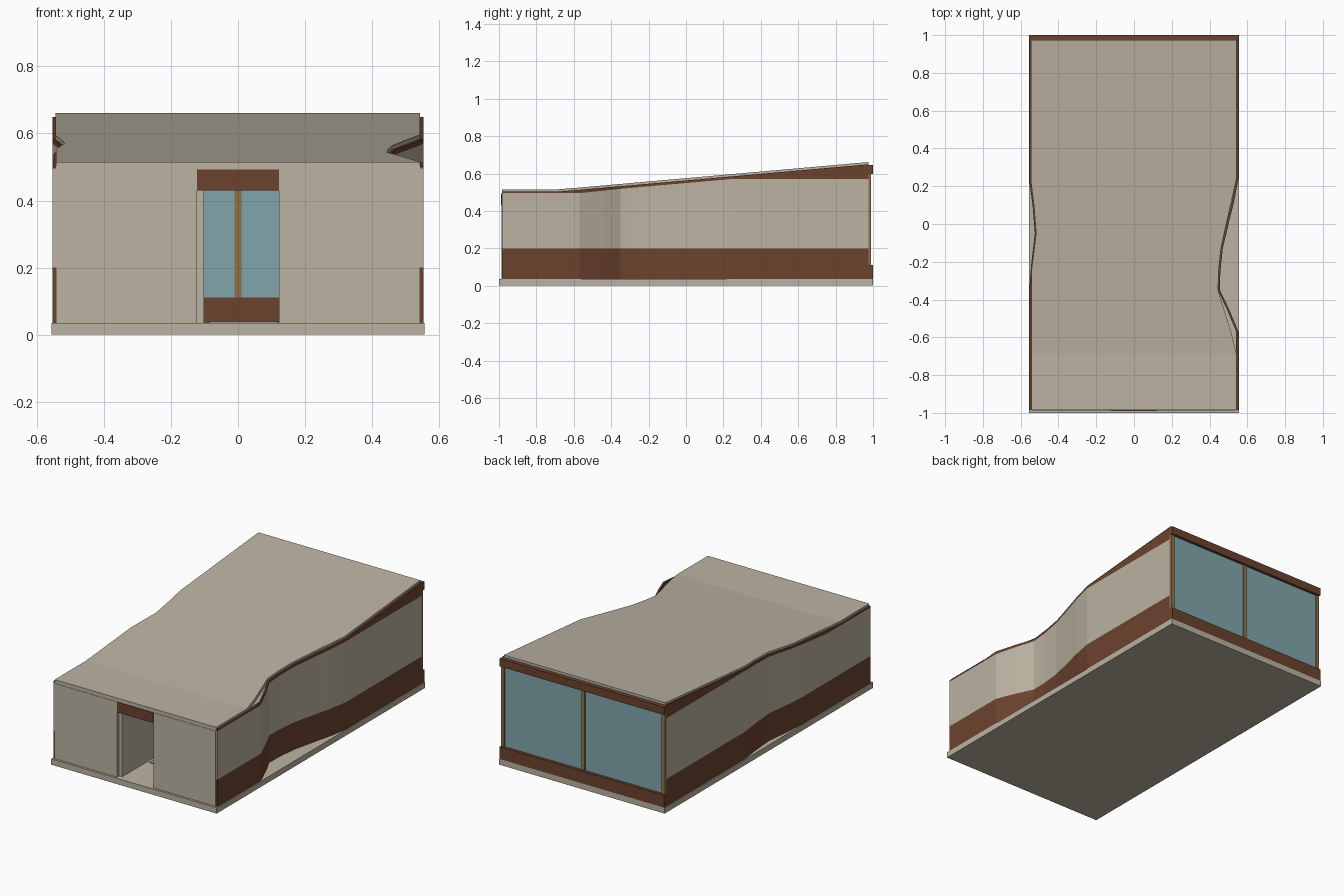
import bpy, bmesh

if "Cube" in bpy.data.objects:
    bpy.data.objects.remove(bpy.data.objects["Cube"])


def material(name, rgb):
    m = bpy.data.materials.new(name)
    m.diffuse_color = (*rgb, 1)
    m.use_nodes = True
    m.node_tree.nodes["Principled BSDF"].inputs["Base Color"].default_value = m.diffuse_color
    return m


BEIGE = material("beige_render", (0.50, 0.45, 0.36))
BROWN = material("brown_timber", (0.15, 0.055, 0.028))
GLASS = material("blue_glass", (0.22, 0.38, 0.41))
TAN = material("tan_frame", (0.28, 0.17, 0.065))


def finish(name, bm, mat):
    bmesh.ops.recalc_face_normals(bm, faces=bm.faces)
    me = bpy.data.meshes.new(name)
    bm.to_mesh(me)
    bm.free()
    me.materials.append(mat)
    bpy.context.collection.objects.link(bpy.data.objects.new(name, me))


def box(name, x, y, z, mat):
    bm = bmesh.new()
    bmesh.ops.create_cube(bm, size=1)
    for v in bm.verts:
        for i, (lo, hi) in enumerate((x, y, z)):
            v.co[i] = hi if v.co[i] > 0 else lo
    finish(name, bm, mat)


def loft(name, sections, mat):
    """Join four-point sections, each (y, [(x, z) * 4]), into a closed solid."""
    bm = bmesh.new()
    rings = [[bm.verts.new((x, y, z)) for x, z in pts] for y, pts in sections]
    for a, b in zip(rings, rings[1:]):
        for i in range(4):
            j = (i + 1) % 4
            bm.faces.new((a[i], a[j], b[j], b[i]))
    bm.faces.new(rings[0])
    bm.faces.new(rings[-1])
    finish(name, bm, mat)


def along(path):
    """Piecewise linear function of y from (y, value) pairs."""
    def f(y):
        if y <= path[0][0]:
            return path[0][1]
        for (y0, v0), (y1, v1) in zip(path, path[1:]):
            if y <= y1:
                return v0 + (v1 - v0) * (y - y0) / (y1 - y0)
        return path[-1][1]
    return f


# Plan curves of the bent side walls and the roof edges
right_wall = along([(-.57, .553), (-.45, .503), (-.35, .455), (-.25, .457), (-.13, .470),
                    (.04, .510), (.12, .530), (.24, .553)])
left_wall = along([(-.33, -.553), (-.22, -.545), (-.05, -.525), (.10, -.537), (.22, -.553)])
right_roof = along([(-.69, .543), (-.60, .523), (-.35, .445), (-.25, .448), (-.13, .460),
                    (.04, .497), (.24, .543)])
left_roof = along([(-.25, -.543), (-.05, -.518), (.10, -.530), (.22, -.545)])
# Height curves
roof_top = along([(-.68, .515), (.975, .661)])
render_top = along([(-.57, .495), (-.35, .518), (.24, .57)])

YS = [-.985, -.69, -.57, -.45, -.35, -.33, -.25, -.22, -.13, -.05, .04, .10, .12, .22, .24, .975]

# Floor slab and roof
box("floor_slab", (-.557, .557), (-1, 1), (0, .035), BEIGE)
loft("roof", [(y, [(left_roof(y), roof_top(y) - .025), (left_roof(y), roof_top(y)),
                   (right_roof(y), roof_top(y)), (right_roof(y), roof_top(y) - .025)])
              for y in YS], BEIGE)

# Side walls: timber base, rendered band, timber fascia under the roof
for side, wall, sign in (("right", right_wall, 1), ("left", left_wall, -1)):
    for part, low, high, mat in (
            ("base_band", lambda y: .035, lambda y: .2, BROWN),
            ("render_band", lambda y: .2, render_top, BEIGE),
            ("fascia", render_top, lambda y: roof_top(y) - .012, BROWN)):
        loft(f"{side}_{part}",
             [(y, [(wall(y), low(y)), (wall(y), high(y)),
                   (wall(y) - sign * .012, high(y)), (wall(y) - sign * .012, low(y))])
              for y in YS], mat)

# Front wall with doorway
box("front_wall_left", (-.541, -.122), (-.987, -.967), (.035, .492), BEIGE)
box("front_wall_right", (.122, .541), (-.987, -.967), (.035, .492), BEIGE)
box("door_lintel", (-.122, .122), (-.989, -.967), (.43, .492), BROWN)
box("inner_partition", (-.122, -.102), (-.967, -.2), (.035, .50), BEIGE)
box("floor_panel", (-.085, .12), (-.73, -.6), (.035, .039), GLASS)

# Back glazed wall
box("back_sill", (-.553, .553), (.975, 1), (.035, .11), BROWN)
box("back_lintel", (-.553, .553), (.975, 1), (.598, .646), BROWN)
for side, x0, x1 in (("left", -.53, -.01), ("right", .01, .53)):
    box(f"back_window_{side}", (x0, x1), (.976, .983), (.11, .598), GLASS)
for side, x in (("left", -.541), ("middle", 0), ("right", .541)):
    box(f"back_post_{side}", (x - .011, x + .011), (.972, .99), (.11, .598), TAN)
